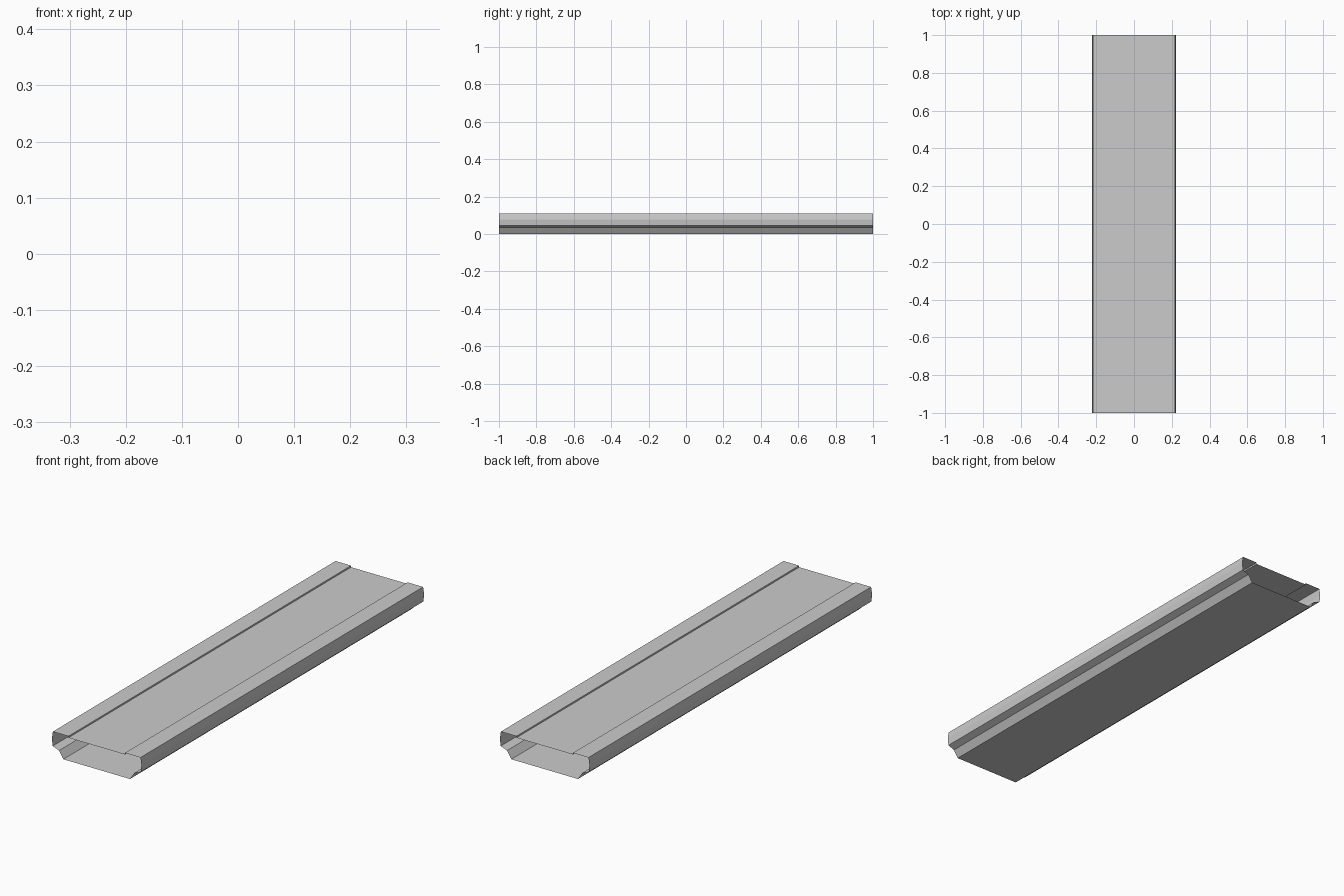
import bpy

if "Cube" in bpy.data.objects:
    bpy.data.objects.remove(bpy.data.objects["Cube"])

HALF_LENGTH = 1.0

# Right half of the cross-section, (x, z): panel edge, rail, bulged side, lip, base
half = [(0.14, 0.103), (0.14, 0.11), (0.217, 0.11), (0.222, 0.077),
        (0.218, 0.045), (0.187, 0.033), (0.165, 0.0)]


def extrude_open(name, section, closed):
    """Sweep a section along y as a single-skin sheet with open ends."""
    n = len(section)
    verts = [(x, y, z) for y in (-HALF_LENGTH, HALF_LENGTH) for x, z in section]
    faces = [(i, (i + 1) % n, n + (i + 1) % n, n + i)
             for i in range(n if closed else n - 1)]
    mesh = bpy.data.meshes.new(name)
    mesh.from_pydata(verts, [], faces)
    obj = bpy.data.objects.new(name, mesh)
    bpy.context.collection.objects.link(obj)
    return obj


# Hollow plank: mirrored section, sides + floor + recessed top panel
section = half[::-1] + [(-x, z) for x, z in half]
extrude_open("hollow_plank", section, True)
